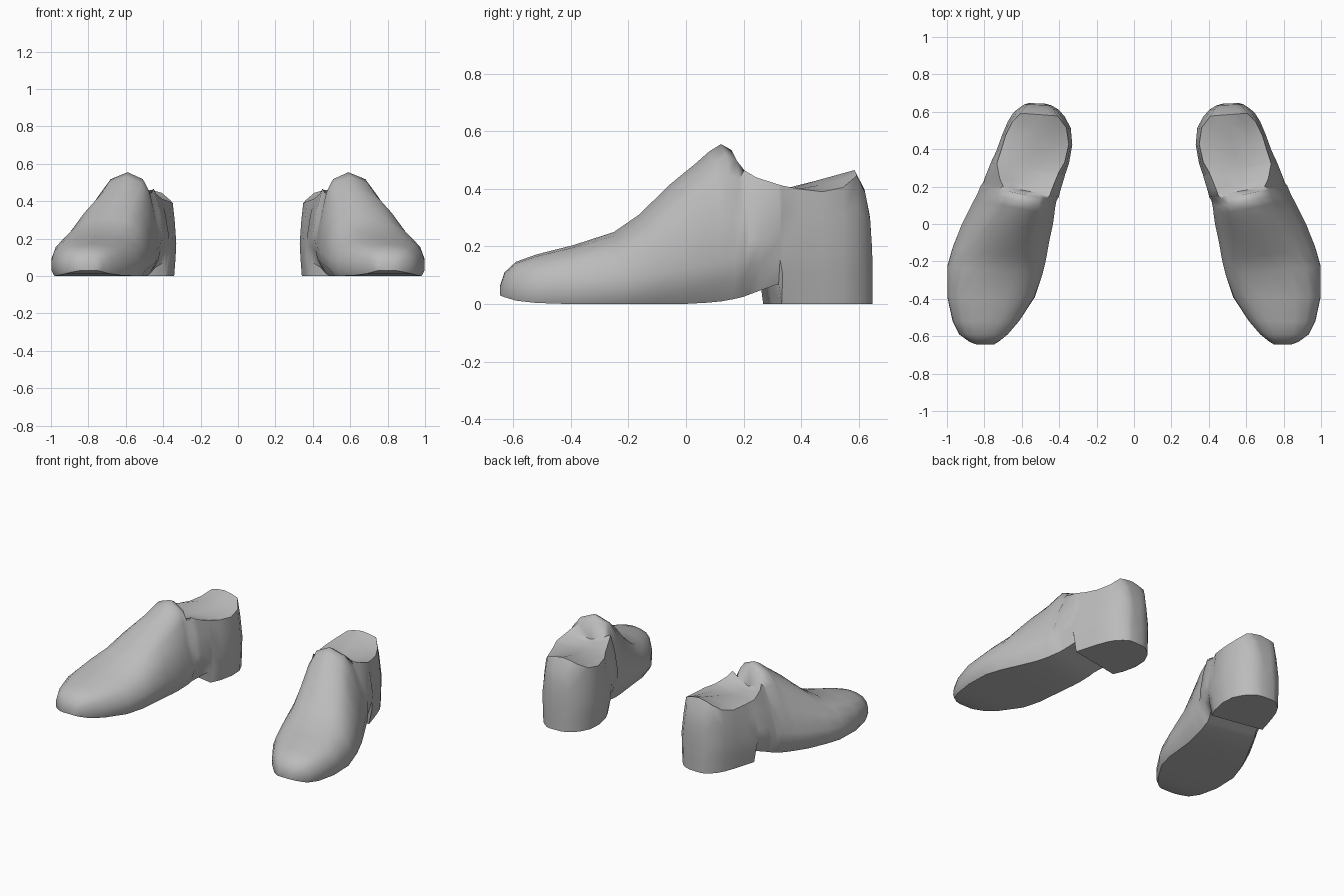
import bpy, bmesh

cube = bpy.data.objects.get("Cube")
if cube:
    bpy.data.objects.remove(cube, do_unlink=True)

# One plain grey for both shoes
grey = bpy.data.materials.new("plain grey")
grey.use_nodes = True
COLOUR = (0.5, 0.5, 0.5, 1)
grey.diffuse_color = COLOUR
bsdf = next(n for n in grey.node_tree.nodes if n.type == 'BSDF_PRINCIPLED')
bsdf.inputs["Base Color"].default_value = COLOUR

# Half sections as (share of half width, share of height), sole centre to ridge
TOE = [(0, 0), (.93, 0), (1, .15), (.99, .4), (.92, .65), (.72, .86), (.4, .96), (0, 1)]
INSTEP = [(0, 0), (.82, 0), (.97, .13), (1, .27), (.85, .53), (.63, .8), (.42, .93), (0, 1)]

# Vamp stations: y, inner x, outer x, ridge x, sole z, ridge z, blend toe to instep
VAMP = [
    (-.645, .75, .84, .795, .03, .065, 0),
    (-.63, .725, .88, .80, .024, .11, 0),
    (-.59, .675, .935, .80, .012, .147, 0),
    (-.52, .615, .97, .79, .004, .172, 0),
    (-.39, .53, .998, .77, 0, .205, 0),
    (-.25, .49, 1.0, .74, 0, .25, .2),
    (-.16, .475, .975, .70, 0, .31, .5),
    (-.05, .458, .93, .66, 0, .415, .8),
    (.04, .44, .885, .62, .005, .487, 1),
    (.09, .433, .86, .60, .01, .53, 1),
    (.13, .428, .84, .59, .017, .555, 1),
    (.165, .42, .825, .585, .025, .535, 1),
]
# Collar stations: y, inner x, outer x, sole z, rim z, lining z, rim width, sole width
COLLAR = [
    (.185, .415, .815, .032, .465, .41, .62, .80),
    (.22, .40, .80, .045, .44, .40, .70, .80),
    (.29, .37, .765, .07, .415, .40, .82, .85),
    (.30, .367, .76, 0, .412, .40, .83, .88),
    (.36, .347, .735, 0, .40, .405, .88, .92),
    (.45, .33, .705, 0, .39, .428, .90, .94),
    (.53, .338, .675, 0, .405, .45, .86, .95),
    (.585, .37, .645, 0, .445, .465, .72, .95),
    (.618, .405, .61, 0, .385, .40, .75, .95),
    (.637, .44, .585, 0, .29, .31, .75, .95),
    (.645, .475, .56, 0, .18, .20, .75, .95),
]


def section(y, xi, xo, ridge, half):
    """Close a half section into a ring, skewed to the foot's own axis."""
    mid, w = (xi + xo) / 2, (xo - xi) / 2
    skew = .2 * max(0, 1 - ((y - .15) / .55) ** 2)
    top = max(z for f, z in half)
    low = half[0][1]
    pts = [(f, z) for f, z in half] + [(-f, z) for f, z in half[-2:0:-1]]
    ring = []
    for f, z in pts:
        lean = ((z - low) / (top - low)) ** 1.5
        x = mid + (ridge - mid) * lean + f * w
        ring.append((x, y + skew * (x - mid), z))
    return ring


def vamp_ring(y, xi, xo, ridge, z0, z1, b):
    half = [(p[0] + (q[0] - p[0]) * b, z0 + (z1 - z0) * (p[1] + (q[1] - p[1]) * b))
            for p, q in zip(TOE, INSTEP)]
    return section(y, xi, xo, ridge, half)


def collar_ring(y, xi, xo, z0, rim, lining, k, kb):
    side = [(kb, 0), (.98, .25), (1, .45), (1 - (1 - k) * .45, .76), (k, 1)]
    half = [(0, z0)] + [(f, z0 + (rim - z0) * t) for f, t in side]
    half += [(k * .55, rim + (lining - rim) * .6), (0, lining)]
    mid = (xi + xo) / 2
    ridge = mid + (.575 - mid) * max(0, min(1, (.36 - y) / .16))
    return section(y, xi, xo, ridge, half)


def build_shoe(name, side):
    bm = bmesh.new()
    rings = [vamp_ring(*s) for s in VAMP] + [collar_ring(*s) for s in COLLAR]
    loops = [[bm.verts.new((side * x, y, z)) for x, y, z in r] for r in rings]
    n = len(loops[0])
    for a, b in zip(loops, loops[1:]):
        for i in range(n):
            j = (i + 1) % n
            bm.faces.new((a[i], a[j], b[j], b[i]))
    # Toe tip and back of the heel
    bm.faces.new(loops[0])
    bm.faces.new(loops[-1])
    bmesh.ops.recalc_face_normals(bm, faces=bm.faces)
    mesh = bpy.data.meshes.new(name)
    bm.to_mesh(mesh)
    bm.free()
    mesh.materials.append(grey)
    shoe = bpy.data.objects.new(name, mesh)
    bpy.context.collection.objects.link(shoe)
    bpy.ops.object.select_all(action='DESELECT')
    shoe.select_set(True)
    bpy.context.view_layer.objects.active = shoe
    bpy.ops.object.shade_smooth_by_angle(angle=.95)


build_shoe("left_shoe", 1)
build_shoe("right_shoe", -1)
